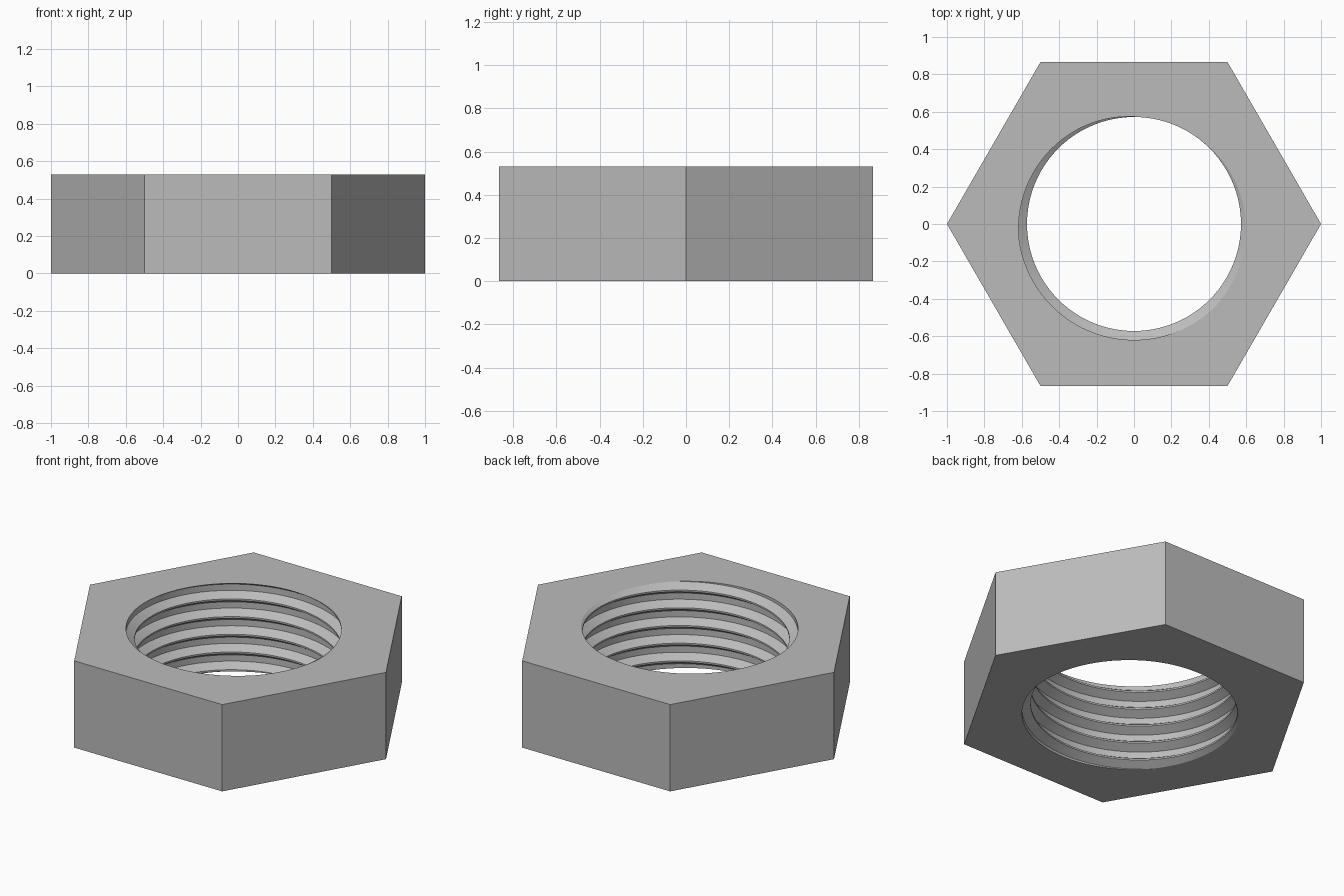
import bpy, bmesh
from math import cos, sin, tau, radians
from mathutils import Vector

cube = bpy.data.objects.get("Cube")
if cube:
    bpy.data.objects.remove(cube)

HEIGHT = 0.53
PITCH = 0.108
CREST_R, ROOT_R = 0.572, 0.62
CREST_HALF, RIDGE_HALF = 0.005, 0.035
STEPS, TURNS = 96, 8
CREST_ANGLE = radians(70)      # where the ridge meets the top face

steel = bpy.data.materials.new("steel_grey")
steel.use_nodes = True
colour = (0.5, 0.5, 0.5, 1)
steel.diffuse_color = colour
steel.node_tree.nodes["Principled BSDF"].inputs["Base Color"].default_value = colour

bm = bmesh.new()

# Threaded bore: a helical wall, longer than the nut, trimmed flat at both ends
profile = [(-RIDGE_HALF, ROOT_R), (-CREST_HALF, CREST_R),
           (CREST_HALF, CREST_R), (RIDGE_HALF, ROOT_R)]
rows = len(profile) * TURNS
grid = []
for i in range(STEPS):
    a = tau * i / STEPS
    column = []
    for turn in range(TURNS):
        centre = HEIGHT + PITCH * ((a - CREST_ANGLE) / tau + turn - TURNS + 2)
        for dz, r in profile:
            column.append(bm.verts.new((r * cos(a), r * sin(a), centre + dz)))
    grid.append(column)

for i in range(STEPS):
    last = i == STEPS - 1
    shift = len(profile) if last else 0
    right = grid[0] if last else grid[i + 1]
    for j in range(rows - 1 - shift):
        bm.faces.new((grid[i][j], grid[i][j + 1],
                      right[j + 1 + shift], right[j + shift]))

for z, direction in ((0, -1), (HEIGHT, 1)):
    bmesh.ops.bisect_plane(bm, geom=bm.verts[:] + bm.edges[:] + bm.faces[:],
                           dist=1e-6, plane_co=(0, 0, z),
                           plane_no=(0, 0, direction), clear_outer=True)
bmesh.ops.delete(bm, geom=[v for v in bm.verts if not v.link_faces], context='VERTS')
rims = [e for e in bm.edges if e.is_boundary]

# Hexagonal sides
rings = [[bm.verts.new((cos(tau * k / 6), sin(tau * k / 6), z)) for k in range(6)]
         for z in (0, HEIGHT)]
for k in range(6):
    n = (k + 1) % 6
    bm.faces.new((rings[0][k], rings[0][n], rings[1][n], rings[1][k]))

# Flat end faces between the hexagon and the bore
for ring, z, normal in ((rings[0], 0, -1), (rings[1], HEIGHT, 1)):
    outline = [bm.edges.get((ring[k], ring[(k + 1) % 6])) for k in range(6)]
    rim = [e for e in rims if all(abs(v.co.z - z) < 1e-4 for v in e.verts)]
    bmesh.ops.triangle_fill(bm, edges=outline + rim, use_beauty=True,
                            normal=Vector((0, 0, normal)))

bmesh.ops.recalc_face_normals(bm, faces=bm.faces[:])
mesh = bpy.data.meshes.new("hex_nut")
bm.to_mesh(mesh)
bm.free()
mesh.materials.append(steel)

nut = bpy.data.objects.new("hex_nut", mesh)
bpy.context.collection.objects.link(nut)
bpy.context.view_layer.objects.active = nut
nut.select_set(True)
bpy.ops.object.shade_smooth_by_angle(angle=radians(25))
